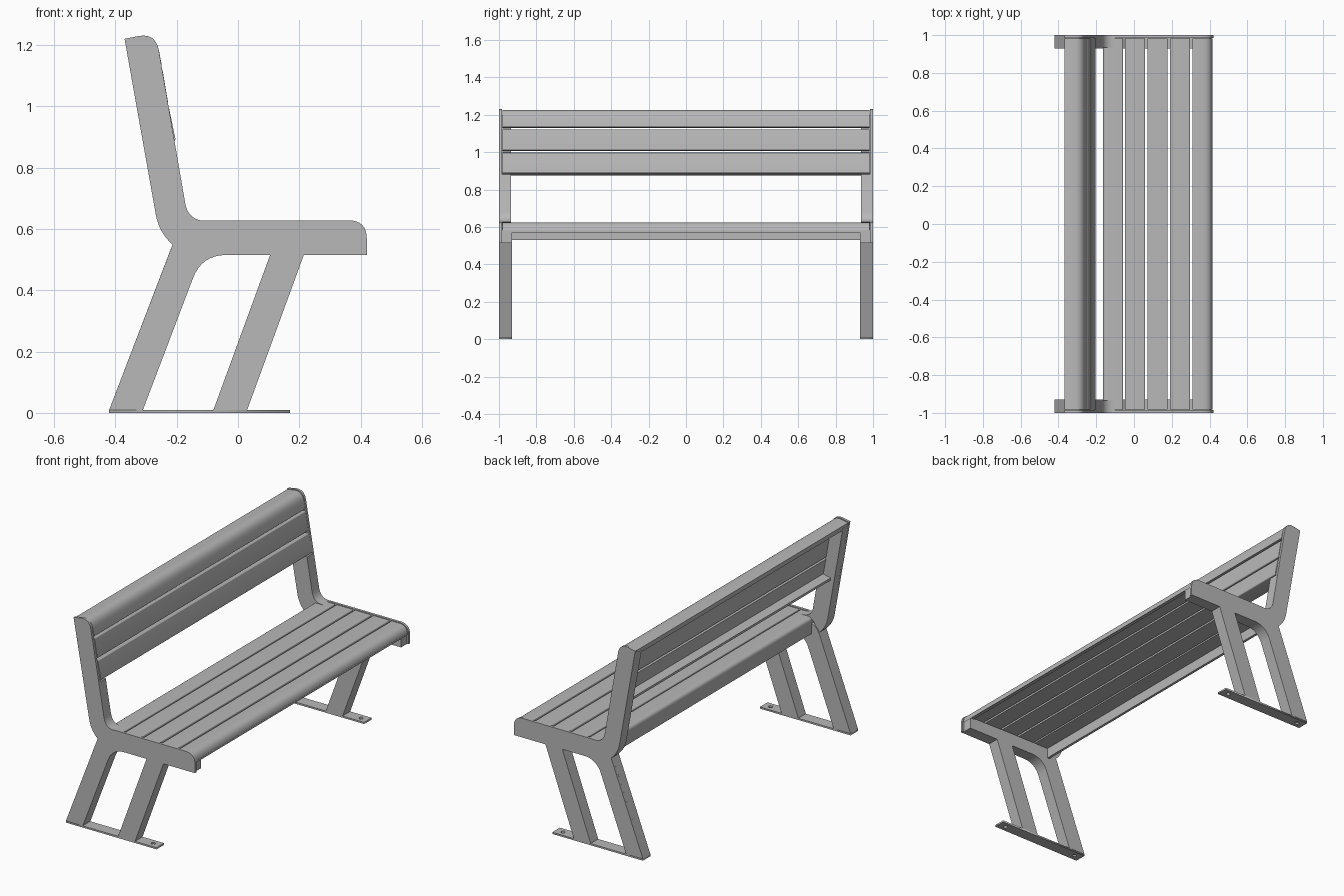
import bpy, bmesh, math
from mathutils import Vector

cube = bpy.data.objects.get("Cube")
if cube:
    bpy.data.objects.remove(cube, do_unlink=True)

steel = bpy.data.materials.new("grey_steel")
steel.use_nodes = True
GREY = (0.48, 0.48, 0.48, 1)
steel.diffuse_color = GREY
steel.node_tree.nodes["Principled BSDF"].inputs["Base Color"].default_value = GREY


def outline(points, steps=8):
    """Side profile of (x, z) corners; a third value rounds that corner."""
    result = []
    for i, p in enumerate(points):
        corner = Vector(p[:2])
        if len(p) == 2:
            result.append(corner)
            continue
        before = Vector(points[i - 1][:2])
        after = Vector(points[(i + 1) % len(points)][:2])
        a = corner + (before - corner).normalized() * p[2]
        b = corner + (after - corner).normalized() * p[2]
        for s in range(steps + 1):
            t = s / steps
            result.append(a * (1 - t) ** 2 + corner * 2 * t * (1 - t) + b * t * t)
    return result


def finish(obj):
    bpy.ops.object.select_all(action='DESELECT')
    obj.select_set(True)
    bpy.context.view_layer.objects.active = obj
    bpy.ops.object.shade_smooth_by_angle(angle=math.radians(30))


def extrude(name, points, y0, y1):
    """Sweep a side profile along the bench from y0 to y1."""
    bm = bmesh.new()
    face = bm.faces.new([bm.verts.new((p.x, y0, p.y)) for p in outline(points)])
    swept = bmesh.ops.extrude_face_region(bm, geom=[face])["geom"]
    verts = [g for g in swept if isinstance(g, bmesh.types.BMVert)]
    bmesh.ops.translate(bm, verts=verts, vec=(0, y1 - y0, 0))
    bmesh.ops.recalc_face_normals(bm, faces=bm.faces)
    mesh = bpy.data.meshes.new(name)
    bm.to_mesh(mesh)
    bm.free()
    mesh.materials.append(steel)
    obj = bpy.data.objects.new(name, mesh)
    bpy.context.collection.objects.link(obj)
    finish(obj)


def foot_plate(name, y):
    """Flat floor strip with two bolt holes."""
    curve = bpy.data.curves.new(name, 'CURVE')
    curve.dimensions = '2D'
    curve.fill_mode = 'BOTH'
    curve.extrude = 0.005
    loops = [[(-0.42, -0.035), (0.17, -0.035), (0.17, 0.035), (-0.42, 0.035)]]
    for hx in (-0.375, 0.125):
        turns = [math.tau * k / 16 for k in range(16)]
        loops.append([(hx + 0.012 * math.cos(a), 0.012 * math.sin(a)) for a in turns])
    for loop in loops:
        spline = curve.splines.new('POLY')
        spline.points.add(len(loop) - 1)
        for point, (x, py) in zip(spline.points, loop):
            point.co = (x, py, 0, 1)
        spline.use_cyclic_u = True
    source = bpy.data.objects.new(name + "_outline", curve)
    bpy.context.collection.objects.link(source)
    bpy.context.view_layer.update()
    graph = bpy.context.evaluated_depsgraph_get()
    mesh = bpy.data.meshes.new_from_object(source.evaluated_get(graph))
    bpy.data.objects.remove(source)
    mesh.materials.clear()
    mesh.materials.append(steel)
    obj = bpy.data.objects.new(name, mesh)
    obj.location = (0, y, 0.005)
    bpy.context.collection.objects.link(obj)


# Profiles of the end frames
seat_plate = [(-0.42, 0.01), (-0.31, 0.01), (-0.118, 0.515, 0.08), (0.42, 0.515),
              (0.42, 0.628, 0.06), (-0.183, 0.628, 0.085)]
seat_bar = [(-0.42, 0.01), (-0.31, 0.01), (-0.118, 0.515, 0.08), (0.41, 0.515),
            (0.41, 0.585), (-0.196, 0.595, 0.06)]
front_leg = [(-0.08, 0.01), (0.03, 0.01), (0.215, 0.516), (0.105, 0.516)]
back_base = [(-0.162, 0.625, 0.06), (-0.1, 0.626), (-0.17, 0.608),
             (-0.214, 0.549), (-0.258, 0.59, 0.058)]
back_plate = [(-0.37, 1.22), (-0.268, 1.24, 0.06)] + back_base
back_bar = [(-0.366, 1.2), (-0.288, 1.2), (-0.236, 0.89), (-0.206, 0.88)] + back_base

for side, s in (("right", -1), ("left", 1)):
    extrude(side + "_frame_plate", seat_plate, s * 0.985, s)
    extrude(side + "_frame_bar", seat_bar, s * 0.93, s * 0.986)
    extrude(side + "_front_leg", front_leg, s * 0.93, s)
    extrude(side + "_back_plate", back_plate, s * 0.985, s)
    extrude(side + "_back_bar", back_bar, s * 0.935, s * 0.986)
    foot_plate(side + "_foot_plate", s * 0.965)

# Slats span between the end plates
END = 0.982
TOP, UNDER = 0.625, 0.59
extrude("seat_slat_rear", [(-0.165, 0.53), (-0.15, 0.53), (-0.15, UNDER), (-0.058, UNDER),
                           (-0.058, TOP, 0.006), (-0.165, TOP, 0.025)], -END, END)
for i in range(3):
    x = -0.048 + 0.119 * i
    extrude(f"seat_slat_{i + 1}", [(x, UNDER), (x + 0.107, UNDER), (x + 0.107, TOP, 0.006),
                                   (x, TOP, 0.006)], -END, END)
extrude("seat_slat_front", [(0.309, UNDER), (0.385, UNDER), (0.385, 0.58), (0.416, 0.58),
                            (0.416, TOP, 0.055), (0.309, TOP, 0.006)], -END, END)


def front_x(z):
    """Sloping front line of the backrest."""
    return -0.175 - 0.17 * (z - 0.7)


extrude("back_slat_top", [(front_x(1.135) - 0.03, 1.13), (front_x(1.135), 1.135),
                          (-0.268, 1.236, 0.06), (-0.368, 1.217), (-0.363, 1.187),
                          (-0.29, 1.2, 0.025)], -END, END)
extrude("back_slat_middle", [(front_x(1.01) - 0.03, 1.005), (front_x(1.01), 1.01, 0.006),
                             (front_x(1.123), 1.123, 0.006),
                             (front_x(1.123) - 0.03, 1.118)], -END, END)
# Lowest slat flares forward and folds back underneath
extrude("back_slat_bottom", [(-0.257, 0.992), (front_x(0.998), 0.998, 0.006),
                             (-0.203, 0.888, 0.008), (-0.285, 0.874), (-0.287, 0.889),
                             (-0.238, 0.9)], -END, END)
